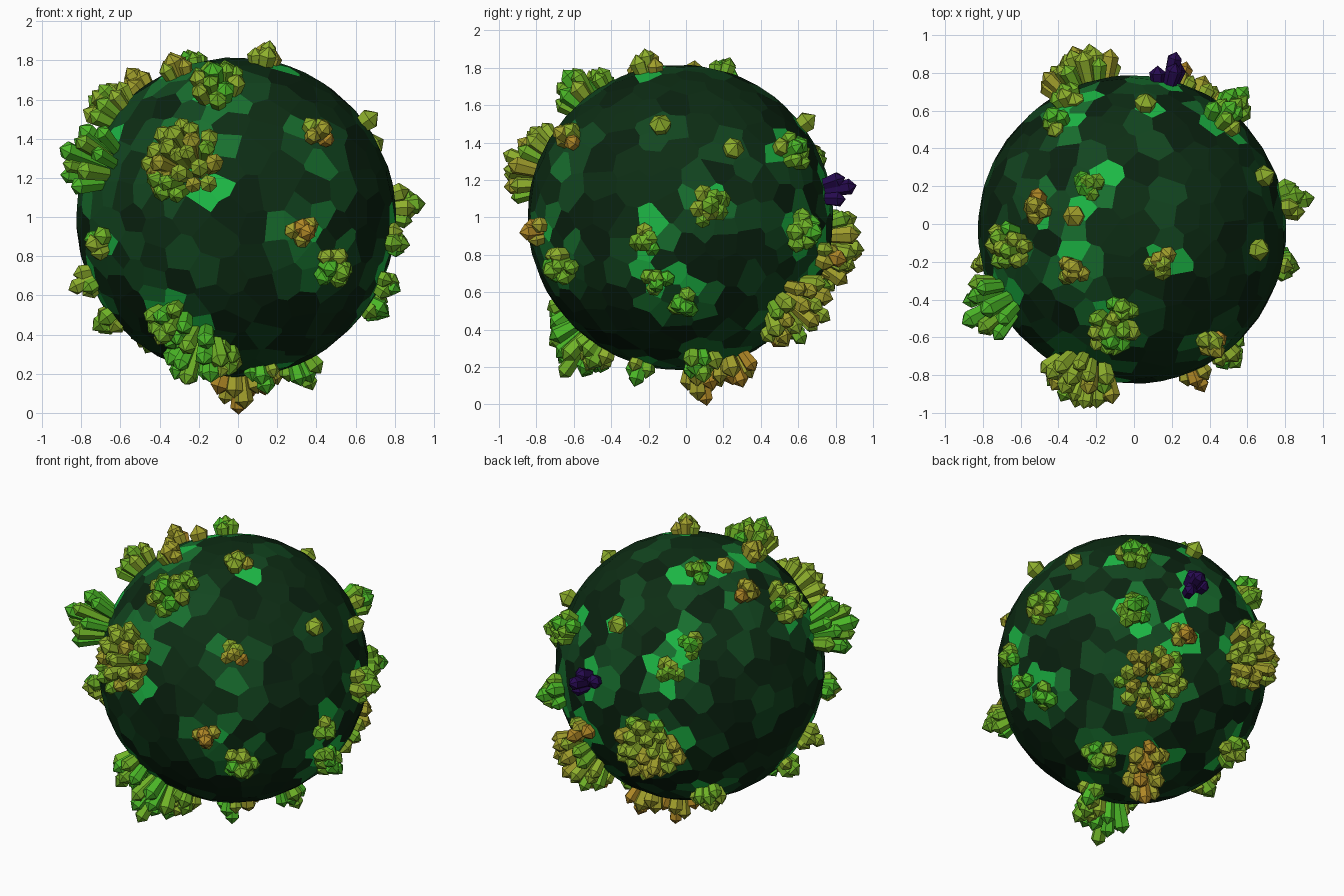
import bpy, bmesh, math, random
from mathutils import Vector

if "Cube" in bpy.data.objects:
    bpy.data.objects.remove(bpy.data.objects["Cube"])

random.seed(4)
C = Vector((-0.01, -0.03, 1.0))
R = 0.815

def material(name, rgb):
    m = bpy.data.materials.new(name)
    m.diffuse_color = (*rgb, 1)
    m.use_nodes = True
    m.node_tree.nodes["Principled BSDF"].inputs["Base Color"].default_value = m.diffuse_color
    return m

GREENS = [material(n, c) for n, c in (
    ("moss_black", (0.003, 0.016, 0.005)), ("moss_dark", (0.004, 0.026, 0.007)),
    ("moss_mid", (0.006, 0.06, 0.014)), ("moss_light", (0.009, 0.16, 0.028)),
    ("moss_bright", (0.012, 0.48, 0.06)))]
CRYSTALS = [material(n, c) for n, c in (
    ("crystal_green", (0.07, 0.48, 0.02)), ("crystal_lime", (0.16, 0.45, 0.02)),
    ("crystal_olive", (0.27, 0.43, 0.025)), ("crystal_gold", (0.36, 0.35, 0.025)),
    ("crystal_ochre", (0.44, 0.25, 0.02)), ("crystal_violet", (0.02, 0.003, 0.08)))]

def direction(az, el):
    a, e = math.radians(az), math.radians(el)
    return Vector((math.cos(a) * math.cos(e), math.sin(a) * math.cos(e), math.sin(e)))

# Kinds of cluster: crystal count, base spread, height, tint, then azimuth/elevation of each
def kind(n, spread, height, tint, *spots):
    return [(direction(*s), n, spread, height, tint) for s in spots]

CLUSTERS = (
    kind(22, .15, .25, 2, (-109, 19), (60, -34), (108, -11))             # large heaps
    + kind(12, .11, .29, 0, (-151, 19), (-112, -51))                     # long green sprays
    + kind(11, .09, .21, 1, (-101, 51), (-172, 41), (-120, -39))         # medium heaps
    + kind(8, .07, .17, 1, (10, 4), (18, -65), (51, -5), (51, 25),
           (136, -44), (-52, -18), (-99, -58))                           # rosettes
    + kind(8, .08, .20, 3, (85, -82), (66, -68))                         # gold rosettes
    + kind(5, .05, .15, 3, (-144, 63), (-48, 74), (166, 53), (-55, 30),
           (-66, -5), (72, -14), (60, -46), (106, -19), (-118, 14))      # small gold tufts
    + kind(5, .05, .14, 1, (133, 67), (125, 33), (116, 22), (-13, -9), (-9, -24),
           (2, -33), (-147, -9), (-167, -23), (-172, -38), (-57, -72),
           (-97, 59))                                                    # small green tufts
    + kind(1, 0, .11, 2, (167, 68), (84, 37), (22, 26), (-9, 36))        # lone crystals
    + kind(4, .06, .17, 5, (76, 10)))                                    # violet tuft

def gap(p):
    # angular distance from a point to the edge of the nearest cluster
    return min(p.angle(c[0]) - c[2] for c in CLUSTERS)

def finish(bm, name, mats):
    bmesh.ops.recalc_face_normals(bm, faces=bm.faces)
    me = bpy.data.meshes.new(name)
    bm.to_mesh(me)
    bm.free()
    for m in mats:
        me.materials.append(m)
    bpy.context.collection.objects.link(bpy.data.objects.new(name, me))

def build_body():
    # uneven seed points, finer around the crystals
    seeds = []
    for _ in range(5000):
        p = Vector([random.gauss(0, 1) for _ in range(3)]).normalized()
        limit = 0.10 if gap(p) < 0.12 else 0.145
        if all((p - q).length > limit for q in seeds):
            seeds.append(p)
    hull = bmesh.new()
    for p in seeds:
        hull.verts.new(p)
    bmesh.ops.convex_hull(hull, input=hull.verts)
    hull.normal_update()
    hull.faces.index_update()
    # dual of the hull: one irregular polygon per seed
    bm = bmesh.new()
    corners = []
    for f in hull.faces:
        n = f.normal if f.normal.dot(f.calc_center_median()) > 0 else -f.normal
        corners.append(bm.verts.new(C + n * R * 1.003))
    for v in hull.verts:
        c = v.co.normalized()
        u = c.orthogonal().normalized()
        w = c.cross(u)
        ring = sorted((corners[f.index] for f in v.link_faces),
                      key=lambda k: math.atan2((k.co - C).dot(w), (k.co - C).dot(u)))
        if len(ring) < 3:
            continue
        face = bm.faces.new(ring)
        g = gap(c)
        if g < 0.07:
            face.material_index = random.choice([2, 3, 4, 4])
        elif g < 0.15:
            face.material_index = random.choice([1, 2, 2, 3])
        else:
            face.material_index = random.choice([0, 0, 0, 1, 1, 1, 2])
    hull.free()
    finish(bm, "faceted_ball", GREENS)

def add_crystal(bm, base, axis, r, h, tint):
    # six-sided shaft flaring outward to a shoulder, then a point
    u = axis.orthogonal().normalized()
    w = axis.cross(u)
    turn = random.random() * 6
    def ring(rad, t):
        angles = [turn + k * math.pi / 3 for k in range(6)]
        return [bm.verts.new(base + axis * t + rad * (math.cos(a) * u + math.sin(a) * w))
                for a in angles]
    low, high = ring(r * 0.65, -0.04), ring(r, h - r * 0.85)
    tip = bm.verts.new(base + axis * h)
    faces = [bm.faces.new(low[::-1])]
    for k in range(6):
        j = (k + 1) % 6
        faces.append(bm.faces.new((low[k], low[j], high[j], high[k])))
        faces.append(bm.faces.new((high[k], high[j], tip)))
    for f in faces:
        f.material_index = tint

def build_cluster(index, d, n, spread, height, tint):
    # crystals on a golden-angle spiral, splaying outward and shrinking to the rim
    bm = bmesh.new()
    u = d.orthogonal().normalized()
    w = d.cross(u)
    for i in range(n):
        q = math.sqrt(i / max(n - 1, 1))
        a = i * 2.4 + index
        off = (math.cos(a) * u + math.sin(a) * w) * spread * q
        foot = (d * R + off).normalized()
        axis = (foot + off * 3.2).normalized()
        h = height * (1 - 0.4 * q) * random.uniform(0.85, 1.08)
        t = 5 if tint == 5 else max(0, min(4, tint + random.choice([-1, 0, 0, 1])))
        r = random.uniform(0.04, 0.052) if n > 1 else 0.06
        add_crystal(bm, C + foot * (R - 0.01), axis, r, h, t)
    finish(bm, "crystal_cluster_%02d" % index, CRYSTALS)

build_body()
for i, spec in enumerate(CLUSTERS):
    build_cluster(i, *spec)
